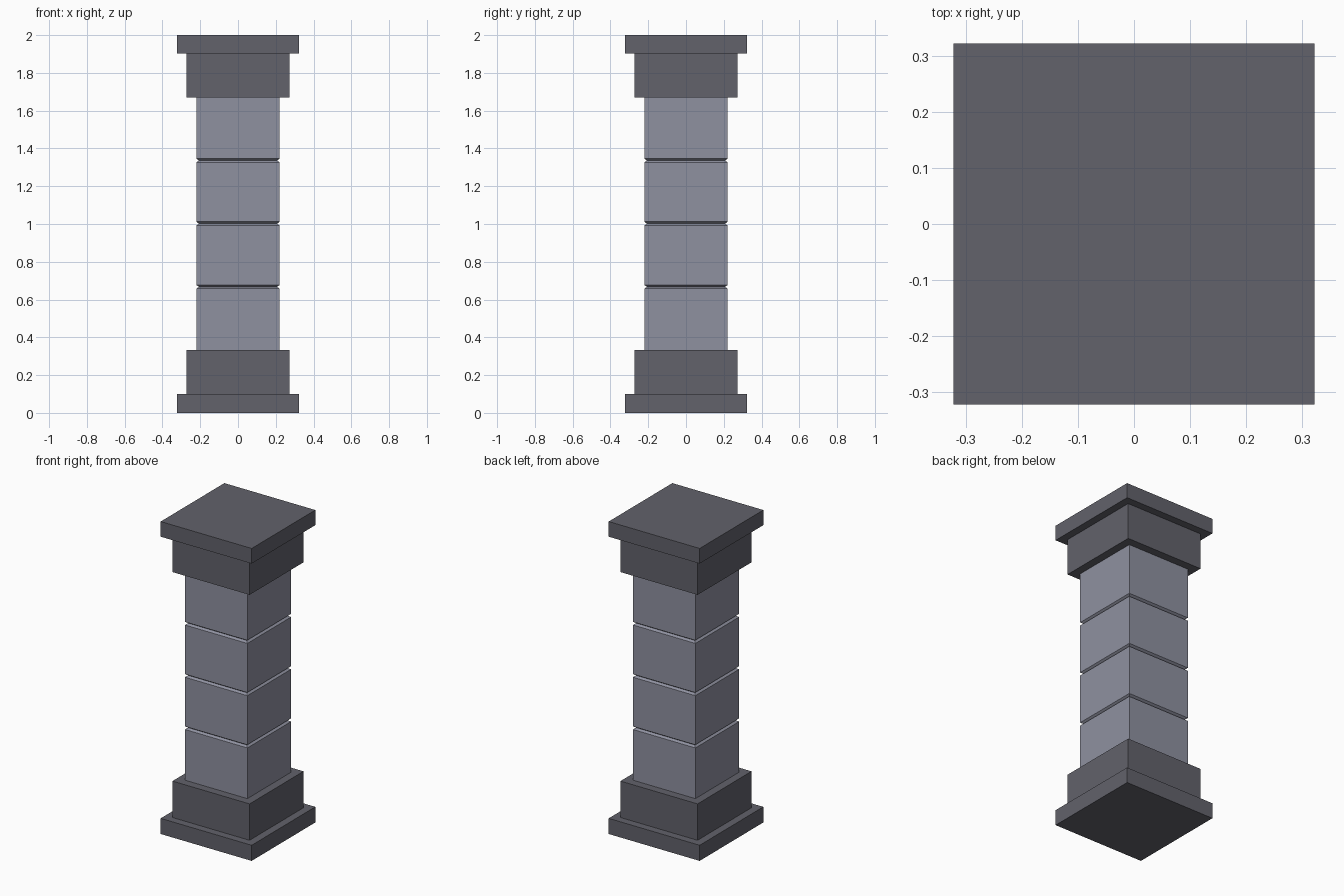
import bpy, bmesh

if "Cube" in bpy.data.objects:
    bpy.data.objects.remove(bpy.data.objects["Cube"])


def material(name, rgb):
    m = bpy.data.materials.new(name)
    m.diffuse_color = (*rgb, 1.0)
    m.use_nodes = True
    m.node_tree.nodes["Principled BSDF"].inputs["Base Color"].default_value = m.diffuse_color
    return m


dark = material("dark stone", (0.122, 0.122, 0.147))
light = material("light stone", (0.275, 0.283, 0.352))


def square_stack(name, profile, mat):
    """Loft square rings from (half width, z) pairs and cap both ends."""
    bm = bmesh.new()
    rings = [[bm.verts.new((sx * h, sy * h, z))
              for sx, sy in ((-1, -1), (1, -1), (1, 1), (-1, 1))]
             for h, z in profile]
    for a, b in zip(rings, rings[1:]):
        for i in range(4):
            j = (i + 1) % 4
            bm.faces.new((a[i], a[j], b[j], b[i]))
    bm.faces.new(rings[0][::-1])
    bm.faces.new(rings[-1])
    mesh = bpy.data.meshes.new(name)
    bm.to_mesh(mesh)
    bm.free()
    mesh.materials.append(mat)
    obj = bpy.data.objects.new(name, mesh)
    bpy.context.collection.objects.link(obj)
    return obj


PLATE, BLOCK, SHAFT = 0.322, 0.273, 0.221
BOTTOM, TOP = 0.333, 1.671

# Stepped base and matching capital
square_stack("base", [(PLATE, 0), (PLATE, 0.1), (BLOCK, 0.1), (BLOCK, BOTTOM)], dark)
square_stack("capital", [(BLOCK, TOP), (BLOCK, 1.903), (PLATE, 1.903), (PLATE, 2)], dark)

# Shaft of four stones separated by V-shaped grooves
step = (TOP - BOTTOM) / 4
profile = [(SHAFT, BOTTOM)]
for k in range(1, 4):
    z = BOTTOM + k * step
    profile += [(SHAFT, z - 0.01), (SHAFT - 0.014, z), (SHAFT, z + 0.01)]
profile.append((SHAFT, TOP))
square_stack("shaft", profile, light)
